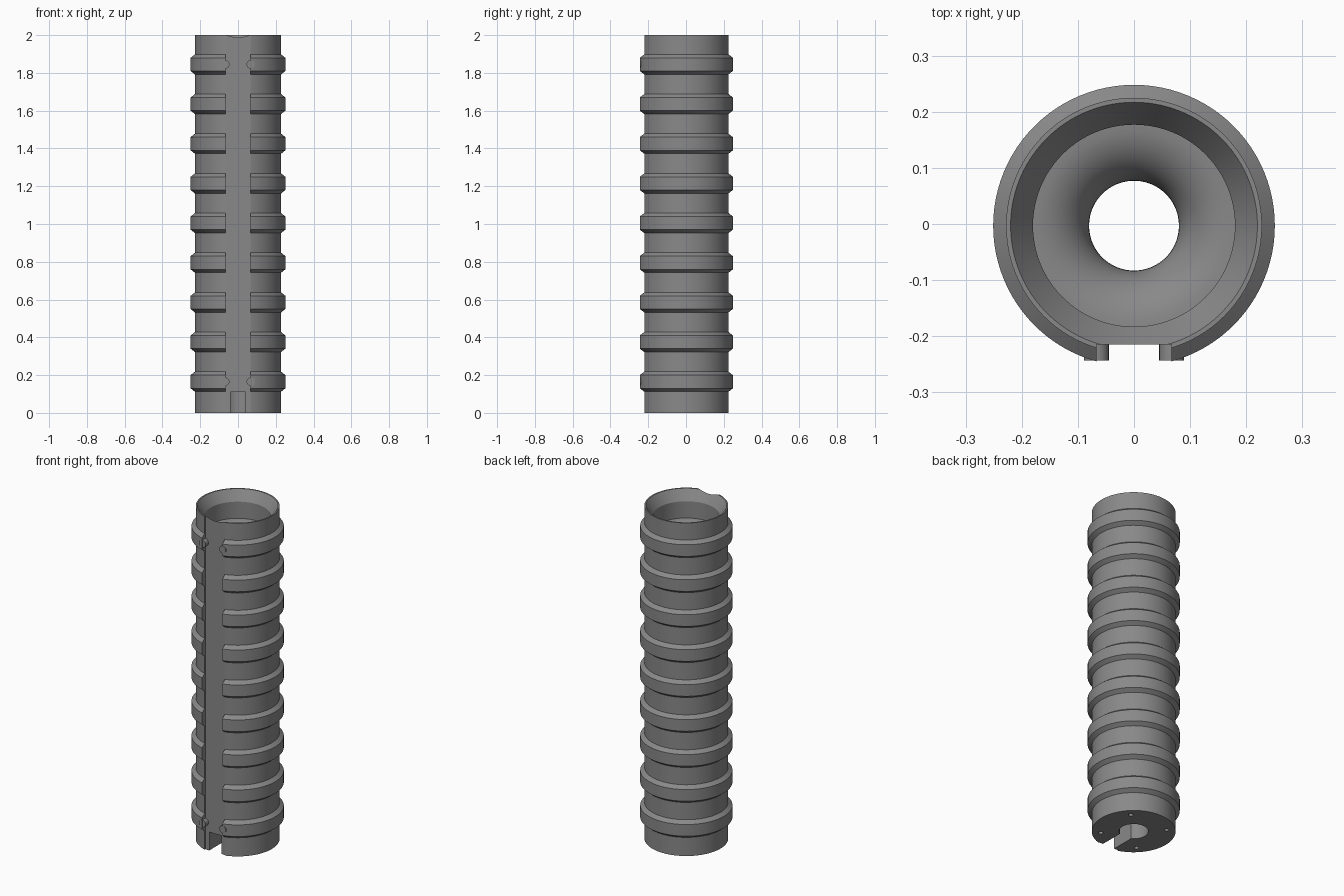
import bpy, bmesh, math
from mathutils import Matrix

if "Cube" in bpy.data.objects:
    bpy.data.objects.remove(bpy.data.objects["Cube"])

AXIS_Y = -0.003          # tube axis, offset because the front is cut flat
TUBE_R, RING_R, BORE_R = 0.228, 0.251, 0.08
SLOT_X, FLAT_Y = 0.067, -0.215
SEGMENTS = 96
RING_Z = [0.165 + 0.21 * i for i in range(9)]

grey = bpy.data.materials.new("grey plastic")
grey.diffuse_color = (0.25, 0.25, 0.25, 1)
grey.use_nodes = True
grey.node_tree.nodes["Principled BSDF"].inputs["Base Color"].default_value = grey.diffuse_color


def new_object(name, bm):
    bmesh.ops.recalc_face_normals(bm, faces=bm.faces)
    mesh = bpy.data.meshes.new(name)
    bm.to_mesh(mesh)
    bm.free()
    mesh.materials.append(grey)
    obj = bpy.data.objects.new(name, mesh)
    bpy.context.collection.objects.link(obj)
    return obj


def lathe(name, profile):
    """Revolve a closed (radius, z) outline around the tube axis."""
    bm = bmesh.new()
    rings = []
    for i in range(SEGMENTS):
        a = 2 * math.pi * i / SEGMENTS
        rings.append([bm.verts.new((r * math.cos(a), AXIS_Y + r * math.sin(a), z))
                      for r, z in profile])
    n = len(profile)
    for i in range(SEGMENTS):
        a, b = rings[i], rings[(i + 1) % SEGMENTS]
        for j in range(n):
            k = (j + 1) % n
            bm.faces.new((a[j], b[j], b[k], a[k]))
    return new_object(name, bm)


def box(name, x, y0, y1, z0, z1):
    bm = bmesh.new()
    m = Matrix.Translation((0, (y0 + y1) / 2, (z0 + z1) / 2)) @ Matrix.Diagonal((2 * x, y1 - y0, z1 - z0, 1))
    bmesh.ops.create_cube(bm, size=1, matrix=m)
    return new_object(name, bm)


def rod(name, radius, length, centre, rotation=Matrix.Identity(4)):
    bm = bmesh.new()
    bmesh.ops.create_cone(bm, cap_ends=True, segments=24, radius1=radius, radius2=radius,
                          depth=length, matrix=Matrix.Translation(centre) @ rotation)
    return new_object(name, bm)


def cut(target, cutter):
    mod = target.modifiers.new(cutter.name, 'BOOLEAN')
    mod.operation, mod.solver, mod.object = 'DIFFERENCE', 'EXACT', cutter
    bpy.context.view_layer.objects.active = target
    bpy.ops.object.modifier_apply(modifier=mod.name)
    bpy.data.objects.remove(cutter)


# Outer wall with nine chamfered ribs
profile = [(BORE_R, 0), (TUBE_R, 0)]
for z in RING_Z:
    profile += [(TUBE_R, z - 0.053), (RING_R, z - 0.035), (RING_R, z + 0.035), (TUBE_R, z + 0.053)]
# Rim, inner chamfer and recess, then rounded funnel into the bore
profile += [(TUBE_R, 2), (0.22, 2), (0.18, 1.94), (0.18, 1.84)]
profile += [(0.18 - 0.1 * math.sin(a), 1.74 + 0.1 * math.cos(a))
            for a in (math.pi / 2 * i / 12 for i in range(1, 13))]
body = lathe("ribbed_tube", profile)

# Flat channel down the front
cut(body, box("channel_cutter", SLOT_X, -0.4, FLAT_Y, -0.1, 2.1))
# Notch at the foot, from the front into the bore
cut(body, box("notch_cutter", 0.04, -0.4, -0.04, -0.1, 0.11))
# Four pin holes in the base
for i in range(4):
    a = math.pi / 4 + math.pi / 2 * i
    cut(body, rod("pin_hole_cutter", 0.013, 0.2,
                  (0.18 * math.cos(a), AXIS_Y + 0.18 * math.sin(a), 0)))

# Rounded snap bumps beside the channel on the lowest and highest ribs
parts = [body]
for z in (RING_Z[0], RING_Z[-1]):
    for side in (-1, 1):
        parts.append(rod("snap_bump", 0.022, 0.03, (side * SLOT_X, -0.228, z),
                         Matrix.Rotation(math.pi / 2, 4, 'X')))

# Smooth curved walls, crisp edges
for obj in parts:
    bpy.ops.object.select_all(action='DESELECT')
    obj.select_set(True)
    bpy.context.view_layer.objects.active = obj
    bpy.ops.object.shade_smooth_by_angle(angle=math.radians(25))
